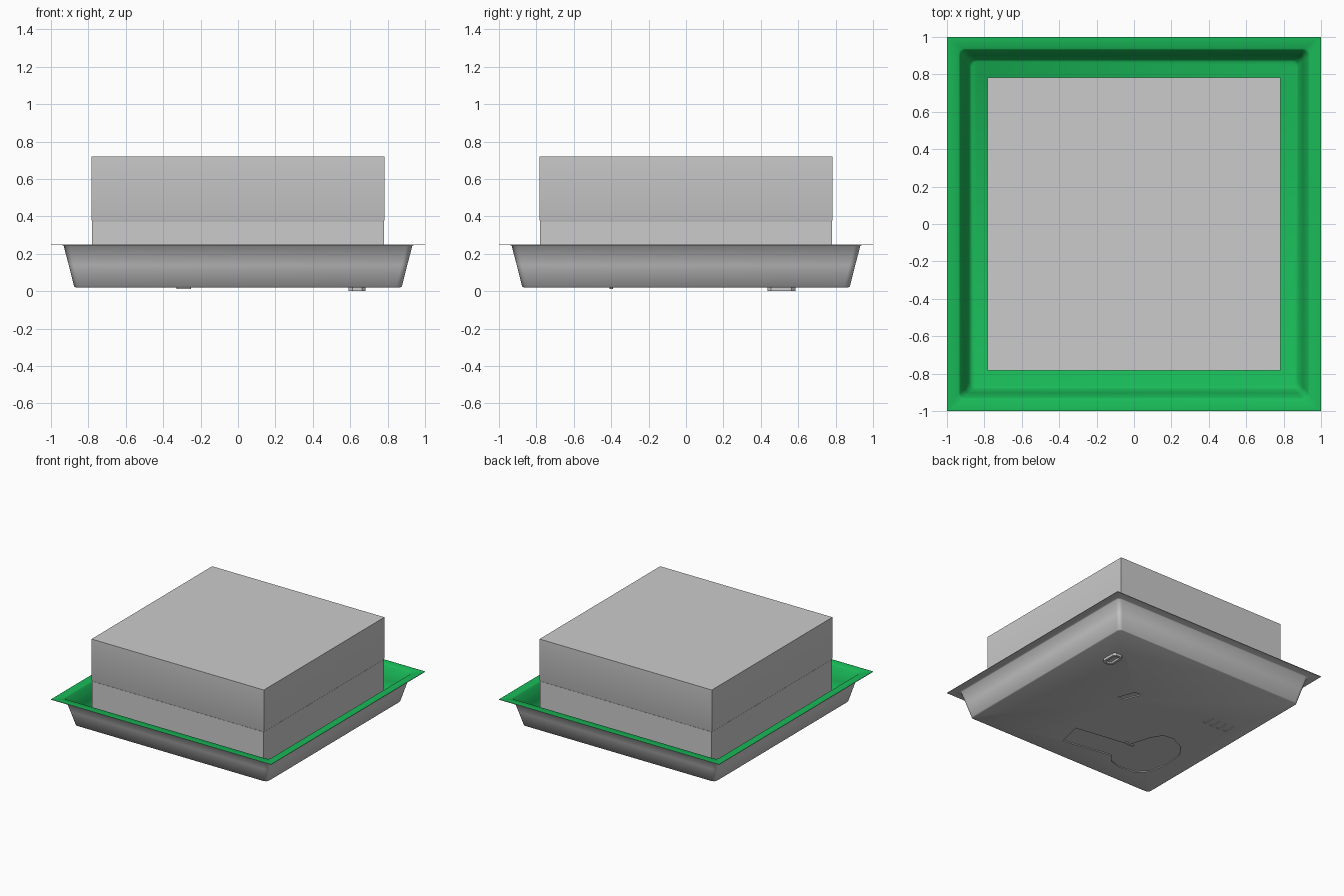
import bpy, bmesh, math

if "Cube" in bpy.data.objects:
    bpy.data.objects.remove(bpy.data.objects["Cube"])


def add_object(name, bm):
    bmesh.ops.recalc_face_normals(bm, faces=bm.faces)
    mesh = bpy.data.meshes.new(name)
    bm.to_mesh(mesh)
    bm.free()
    ob = bpy.data.objects.new(name, mesh)
    bpy.context.collection.objects.link(ob)
    return ob


def select(ob):
    bpy.ops.object.select_all(action='DESELECT')
    ob.select_set(True)
    bpy.context.view_layer.objects.active = ob


def square_ring(bm, half, z, r):
    """Square loop with rounded corners (or sharp ones when r is 0)."""
    pts = []
    for k in range(4):
        for i in range(5 if r else 1):
            a = math.radians(90 * k + 22.5 * i)
            sx, sy = [(1, 1), (-1, 1), (-1, -1), (1, -1)][k]
            pts.append((sx * (half - r) + r * math.cos(a) if r else sx * half,
                        sy * (half - r) + r * math.sin(a) if r else sy * half, z))
    return [bm.verts.new(p) for p in pts]


def loft(profile, green_from=None):
    """Skin square loops (half width, z, corner radius) and cap both ends."""
    bm = bmesh.new()
    rings = [square_ring(bm, *p) for p in profile]
    n = len(rings[0])
    for j, (a, b) in enumerate(zip(rings, rings[1:])):
        for i in range(n):
            f = bm.faces.new((a[i], a[(i + 1) % n], b[(i + 1) % n], b[i]))
            f.material_index = int(green_from is not None and j >= green_from)
    bm.faces.new(rings[0][::-1])
    bm.faces.new(rings[-1]).material_index = int(green_from is not None)
    return bm


def prism(outline, z0, z1):
    bm = bmesh.new()
    f = bm.faces.new([bm.verts.new((x, y, z0)) for x, y in outline])
    new = bmesh.ops.extrude_face_region(bm, geom=[f])['geom']
    bmesh.ops.translate(bm, vec=(0, 0, z1 - z0),
                        verts=[v for v in new if isinstance(v, bmesh.types.BMVert)])
    return bm


def rect(cx, cy, w, h, slant=0.0, c=0.0):
    """Rectangle outline, optionally sheared and with clipped corners."""
    w, h = w / 2, h / 2
    if c:
        p = [(w, -h + c), (w, h - c), (w - c, h), (-w + c, h),
             (-w, h - c), (-w, -h + c), (-w + c, -h), (w - c, -h)]
    else:
        p = [(w, -h), (w, h), (-w, h), (-w, -h)]
    return [(cx + x + slant * y, cy + y) for x, y in p]


def cut(ob, outline, z0, z1):
    cutter = add_object("cutter", prism(outline, z0, z1))
    cutter.hide_render = True
    mod = ob.modifiers.new("cut", 'BOOLEAN')
    mod.operation, mod.solver, mod.object = 'DIFFERENCE', 'EXACT', cutter
    select(ob)
    bpy.ops.object.modifier_apply(modifier=mod.name)
    bpy.data.objects.remove(cutter)


# tray: grey outside, then flange edge, green flange top and inside
tray = add_object("tray", loft([
    (0.868, 0.020, 0.03), (0.876, 0.025, 0.03), (0.905, 0.14, 0.03),
    (0.932, 0.242, 0.03), (0.938, 0.246, 0.03), (1.0, 0.246, 0.002),
    (1.0, 0.250, 0.002), (0.938, 0.250, 0.03), (0.930, 0.243, 0.03),
    (0.903, 0.14, 0.03), (0.880, 0.044, 0.03), (0.868, 0.035, 0.03)], 6))
green = bpy.data.materials.new("green")
green.diffuse_color = (0.01, 0.5, 0.1, 1)
green.use_nodes = True
green.node_tree.nodes["Principled BSDF"].inputs["Base Color"].default_value = green.diffuse_color
tray.data.materials.append(None)
tray.data.materials.append(green)

# shallow recesses under the tray: paddle shape, slanted slot, four small slots
paddle = [(0.17, -0.48), (0.12, -0.69), (-0.30, -0.62), (-0.36, -0.69),
          (-0.46, -0.72), (-0.60, -0.70), (-0.68, -0.62), (-0.71, -0.45),
          (-0.69, -0.29), (-0.62, -0.19), (-0.50, -0.13), (-0.41, -0.14),
          (-0.35, -0.23), (-0.30, -0.41)]
cut(tray, paddle, 0.0, 0.027)
cut(tray, rect(0.17, 0.15, 0.06, 0.14, -0.4), 0.0, 0.028)
for i in range(4):
    cut(tray, rect(-0.52 - 0.065 * i, 0.25, 0.03, 0.09), 0.0, 0.025)
select(tray)
bpy.ops.object.shade_smooth_by_angle(angle=math.radians(50))

# raised hollow foot under the tray
foot = add_object("foot_ring", prism(rect(0.637, 0.51, 0.09, 0.15, 0, 0.02), 0.0, 0.021))
cut(foot, rect(0.637, 0.51, 0.05, 0.11, 0, 0.01), -0.01, 0.016)

# small nub beside the paddle recess
add_object("nub", prism(rect(-0.29, -0.40, 0.08, 0.02, 0, 0.005), 0.012, 0.022))

# block in the tray: lower half, and upper half with a softened lower edge
add_object("block_base", loft([(0.780, 0.034, 0), (0.780, 0.372, 0)]))
top = add_object("block_top", loft([(0.778, 0.370, 0), (0.783, 0.382, 0), (0.783, 0.72, 0)]))
select(top)
bpy.ops.object.shade_smooth_by_angle(angle=math.radians(40))
